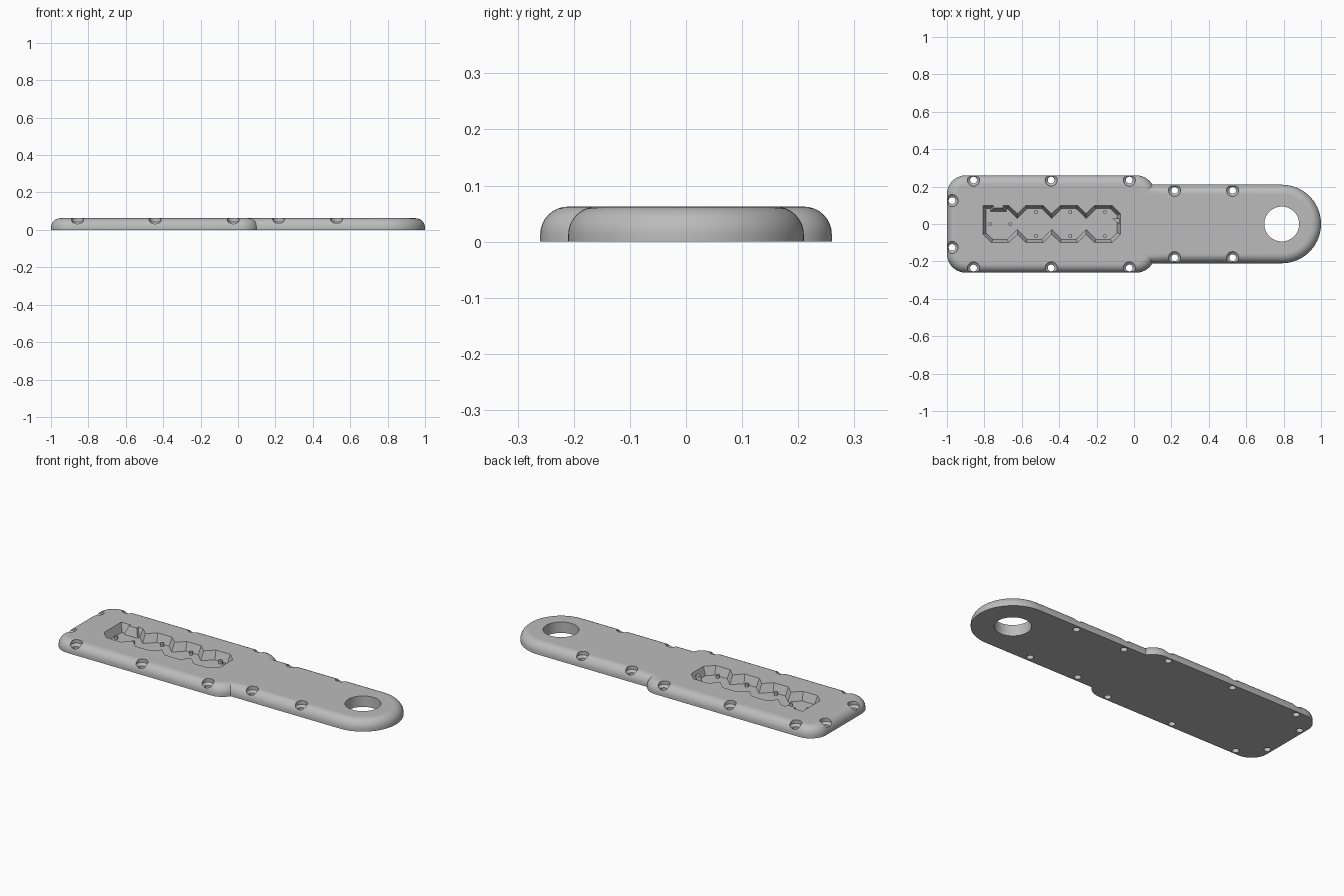
import bpy
import bmesh
from math import sin, cos, pi, radians
from mathutils import Vector

if "Cube" in bpy.data.objects:
    bpy.data.objects.remove(bpy.data.objects["Cube"])

HEIGHT = 0.0625
FILLET = 0.05
FLOOR = 0.016

grey = bpy.data.materials.new("plain grey")
grey.use_nodes = True
grey.diffuse_color = (0.5, 0.5, 0.5, 1)
grey.node_tree.nodes["Principled BSDF"].inputs["Base Color"].default_value = (0.5, 0.5, 0.5, 1)


def loft(bm, levels):
    """Closed solid through (outline, z) levels, listed upwards."""
    rings = [[bm.verts.new((x, y, z)) for x, y in outline] for outline, z in levels]
    for a, b in zip(rings, rings[1:]):
        for i in range(len(a)):
            j = (i + 1) % len(a)
            bm.faces.new((a[i], a[j], b[j], b[i]))
    bm.faces.new(rings[0][::-1])
    bm.faces.new(rings[-1])


def finish(bm, name):
    bmesh.ops.recalc_face_normals(bm, faces=bm.faces)
    mesh = bpy.data.meshes.new(name)
    bm.to_mesh(mesh)
    bm.free()
    mesh.materials.append(grey)
    ob = bpy.data.objects.new(name, mesh)
    bpy.context.collection.objects.link(ob)
    return ob


def circle(x, y, r, n=32):
    return [(x + r * cos(2 * pi * i / n), y + r * sin(2 * pi * i / n)) for i in range(n)]


def rounded(x0, x1, half, r_left, r_right, inset, n):
    """Rounded rectangle, shrunk by inset, running counter-clockwise."""
    pts = []
    corners = ((x1, 1, 1, r_right, 0), (x0, -1, 1, r_left, 1),
               (x0, -1, -1, r_left, 2), (x1, 1, -1, r_right, 3))
    for x, sx, sy, r, quarter in corners:
        if r == 0:
            pts.append((x, sy * (half - inset)))
            continue
        for i in range(n + 1):
            if i == 0 and quarter == 0 and r == half:
                continue  # the two arcs of a full round end share this point
            a = (quarter + i / n) * pi / 2
            pts.append((x - sx * r + (r - inset) * cos(a),
                        sy * (half - r) + (r - inset) * sin(a)))
    return pts


def slab(name, *shape, n):
    """Plate with a rounded upper rim."""
    bm = bmesh.new()
    steps = [i / 8 * pi / 2 for i in range(9)]
    levels = [(rounded(*shape, 0, n), 0)]
    levels += [(rounded(*shape, FILLET * (1 - cos(a)), n),
                HEIGHT - FILLET + FILLET * sin(a)) for a in steps]
    loft(bm, levels)
    return finish(bm, name)


def shrink(outline, d):
    """Move each side of a counter-clockwise outline inwards by d."""
    out = []
    for i, p in enumerate(outline):
        p, before = Vector(p), Vector(outline[i - 1])
        after = Vector(outline[(i + 1) % len(outline)])
        u, v = (p - before).normalized(), (after - p).normalized()
        n1, n2 = Vector((-u.y, u.x)), Vector((-v.y, v.x))
        out.append(tuple(p + (n1 + n2) * d / (1 + n1.dot(n2))))
    return out


def combine(target, tool, operation):
    mod = target.modifiers.new(operation, 'BOOLEAN')
    mod.operation, mod.object, mod.solver = operation, tool, 'EXACT'
    bpy.context.view_layer.objects.active = target
    bpy.ops.object.modifier_apply(modifier=mod.name)
    bpy.data.objects.remove(tool)


# Body: wide head plate joined to a round-ended handle
body = slab("body_plate", -1, 0.112, 0.26, 0.1, 0.1, n=10)
handle = slab("handle_plate", -0.1, 1, 0.21, 0, 0.21, n=20)
combine(body, handle, 'UNION')

# Hanging hole and countersunk screw holes
bm = bmesh.new()
loft(bm, [(circle(0.79, 0, 0.093, 64), -0.1), (circle(0.79, 0, 0.093, 64), 0.2)])
for side in (-1, 1):
    spots = [(x, 0.235) for x in (-0.858, -0.443, -0.025)]
    spots += [(x, 0.18) for x in (0.217, 0.527)] + [(-0.973, 0.125)]
    for x, y in spots:
        loft(bm, [(circle(x, side * y, r, 24), z) for r, z in
                  ((0.018, -0.1), (0.018, 0.03), (0.032, 0.042), (0.032, 0.2))])
combine(body, finish(bm, "hole_cutter"), 'DIFFERENCE')

# Scalloped pocket made of four linked cells with sloping walls
cells = [-0.716 + 0.184 * i for i in range(4)]
low, high, flat, half = 0.055, 0.1, 0.046, 0.092
outline = []
for c in cells:
    outline += [(c - half, -low), (c - flat, -high), (c + flat, -high)]
end = cells[-1] + half
outline += [(end, -low), (end, low)]
for c in cells[:0:-1]:
    outline += [(c + flat, high), (c - flat, high), (c - half, low)]
outline += [(cells[0] + flat, high), (-0.70, high), (-0.70, 0.085),
            (-0.75, 0.085), (-0.75, high), (cells[0] - half, high)]
bm = bmesh.new()
loft(bm, [(shrink(outline, 0.018), FLOOR), (outline, HEIGHT), (outline, 0.2)])
combine(body, finish(bm, "pocket_cutter"), 'DIFFERENCE')

# Smooth the rounded rim, keep level faces flat
bpy.ops.object.select_all(action='DESELECT')
body.select_set(True)
bpy.context.view_layer.objects.active = body
bpy.ops.object.shade_smooth_by_angle(angle=radians(30))
for f in body.data.polygons:
    if abs(f.normal.z) > 0.999:
        f.use_smooth = False

# Locating pins on the pocket floor
bm = bmesh.new()
pins = [(-0.77, 0), (-0.662, 0)]
pins += [(c + 0.008, s * 0.064) for c in cells[1:] for s in (-1, 1)]
for x, y in pins:
    loft(bm, [(circle(x, y, 0.01, 16), FLOOR - 0.005), (circle(x, y, 0.01, 16), 0.032)])
finish(bm, "locating_pins")

# Small pointer on the end wall of the pocket
bm = bmesh.new()
loft(bm, [([(end + 0.01, -0.01), (end + 0.01, 0.03), (end - 0.045, 0.028)], z)
          for z in (FLOOR - 0.005, 0.045)])
finish(bm, "pocket_pointer")
